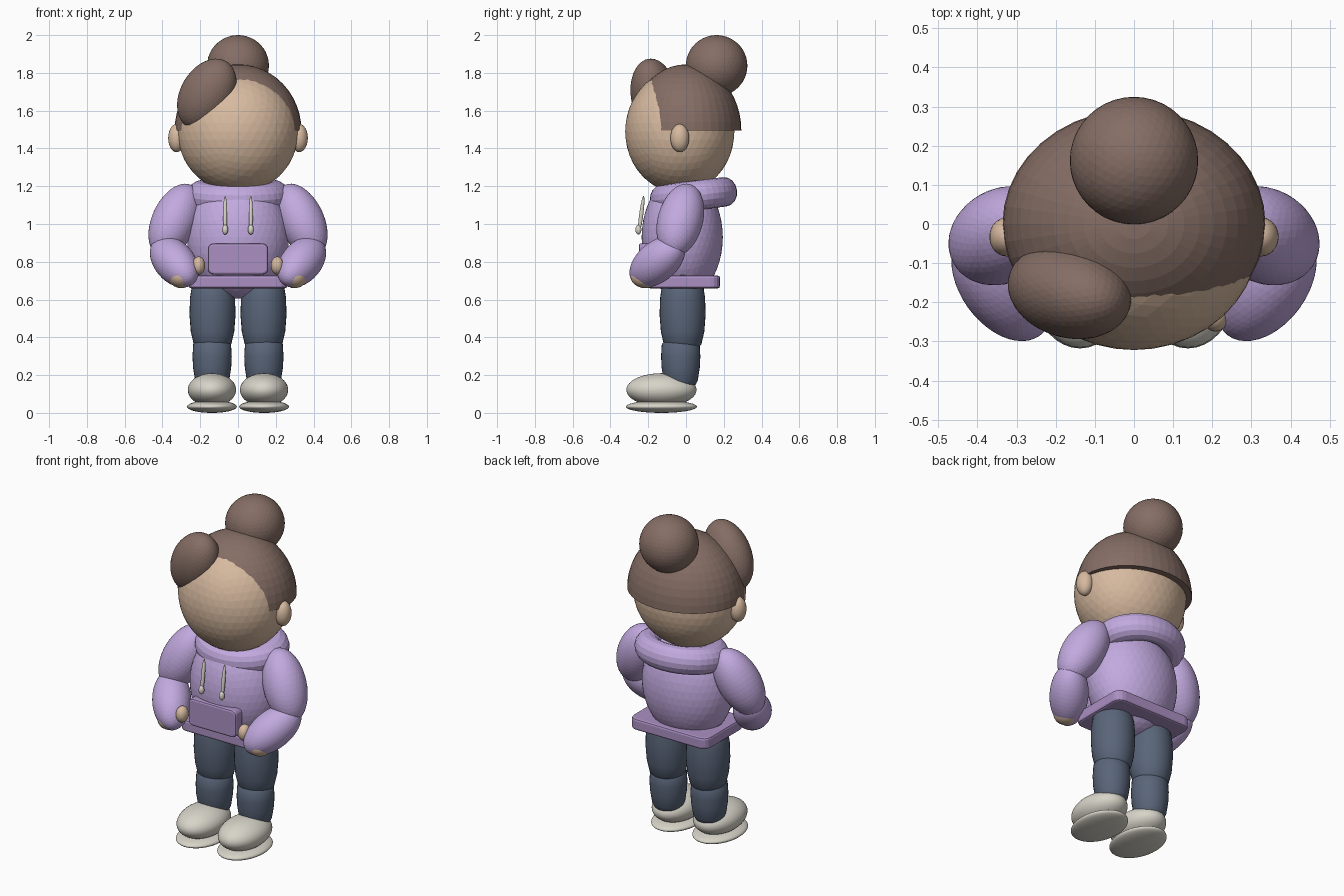
import bpy, bmesh, math
from mathutils import Vector, Matrix, Euler

if "Cube" in bpy.data.objects:
    bpy.data.objects.remove(bpy.data.objects["Cube"])


def material(name, rgb):
    m = bpy.data.materials.new(name)
    m.diffuse_color = (*rgb, 1)
    m.use_nodes = True
    m.node_tree.nodes["Principled BSDF"].inputs["Base Color"].default_value = m.diffuse_color
    return m


SKIN = material("warm skin", (0.68, 0.49, 0.35))
HAIR = material("brown hair", (0.235, 0.155, 0.13))
LILAC = material("lilac fabric", (0.54, 0.40, 0.74))
TRIM = material("lilac trim", (0.41, 0.28, 0.55))
DENIM = material("blue denim", (0.10, 0.13, 0.19))
CREAM = material("cream", (0.68, 0.66, 0.58))


def finish(bm, name, mat, smooth=False):
    bmesh.ops.recalc_face_normals(bm, faces=bm.faces)
    me = bpy.data.meshes.new(name)
    bm.to_mesh(me)
    bm.free()
    me.materials.append(mat)
    for p in me.polygons:
        p.use_smooth = smooth
    ob = bpy.data.objects.new(name, me)
    bpy.context.collection.objects.link(ob)
    return ob


def blob(name, mat, loc, radii, rot=(0, 0, 0), axis=None, detail=4, smooth=False):
    """Ellipsoid; with an axis, its z radius lies along that direction."""
    bm = bmesh.new()
    bmesh.ops.create_icosphere(bm, subdivisions=detail, radius=1)
    if axis:
        turn = Vector(axis).to_track_quat('Z', 'Y').to_matrix().to_4x4()
    else:
        turn = Euler([math.radians(a) for a in rot]).to_matrix().to_4x4()
    bm.transform(Matrix.Translation(loc) @ turn @ Matrix.Diagonal((*radii, 1)))
    return finish(bm, name, mat, smooth)


def lathe(name, mat, profile, loc, steps=32):
    """Revolve (radius, z) points around a vertical axis."""
    bm = bmesh.new()
    verts = [bm.verts.new((r, 0, z)) for r, z in profile]
    edges = [bm.edges.new(p) for p in zip(verts, verts[1:])]
    bmesh.ops.spin(bm, geom=verts + edges, axis=(0, 0, 1), cent=(0, 0, 0),
                   angle=math.tau, steps=steps)
    bmesh.ops.remove_doubles(bm, verts=bm.verts, dist=1e-4)
    bm.transform(Matrix.Translation(loc))
    return finish(bm, name, mat, True)


def rounded_box(name, mat, loc, size, corner, axis, edge):
    """Slab with large rounded corners around one axis and softened rims."""
    bm = bmesh.new()
    bmesh.ops.create_cube(bm, size=1)
    bm.transform(Matrix.Diagonal((*size, 1)))
    along = [e for e in bm.edges
             if abs((e.verts[0].co - e.verts[1].co).normalized()[axis]) > 0.9]
    bmesh.ops.bevel(bm, geom=along, offset=corner, segments=4, profile=0.5, affect='EDGES')
    rims = [e for e in bm.edges
            if abs((e.verts[0].co - e.verts[1].co).normalized()[axis]) < 0.1]
    bmesh.ops.bevel(bm, geom=rims, offset=edge, segments=2, profile=0.5, affect='EDGES')
    bm.transform(Matrix.Translation(loc))
    return finish(bm, name, mat)


# Head
blob("head", SKIN, (0, -0.033, 1.49), (0.32, 0.289, 0.325), detail=4)

# Hair cap: half sphere, open face showing in front
bm = bmesh.new()
bmesh.ops.create_uvsphere(bm, u_segments=40, v_segments=24, radius=1)
bmesh.ops.bisect_plane(bm, geom=bm.verts[:] + bm.edges[:] + bm.faces[:], dist=1e-5,
                       plane_co=(0, 0, 0), plane_no=(0, 0, 1), clear_inner=True)
bmesh.ops.holes_fill(bm, edges=[e for e in bm.edges if e.is_boundary], sides=0)
bm.transform(Matrix.Translation((0, 0.0, 1.495)) @ Matrix.Diagonal((0.336, 0.293, 0.35, 1)))
finish(bm, "hair_cap", HAIR)

# Bun and side fringe
blob("hair_bun", HAIR, (0, 0.162, 1.838), (0.164, 0.163, 0.162))
blob("hair_fringe", HAIR, (-0.165, -0.173, 1.688), (0.14, 0.118, 0.203), rot=(0, 32, -15))

# Hoodie body, hem and pocket
blob("hoodie_body", LILAC, (0, -0.02, 0.93), (0.27, 0.215, 0.325))
rounded_box("hoodie_hem", TRIM, (0, -0.01, 0.693), (0.52, 0.38, 0.068), 0.05, 2, 0.012)
rounded_box("front_pocket", TRIM, (0, -0.215, 0.815), (0.32, 0.07, 0.165), 0.03, 1, 0.012)

# Hood rolled around the neck
bm = bmesh.new()
N, M = 40, 16
rings = []
for i in range(N):
    a = math.tau * i / N
    ring = []
    for j in range(M):
        b = math.tau * j / M
        r = 0.195 + 0.078 * math.cos(b)
        ring.append(bm.verts.new((r * math.cos(a), 0.85 * r * math.sin(a), 0.078 * math.sin(b))))
    rings.append(ring)
for i in range(N):
    for j in range(M):
        p, q, k = rings[i], rings[(i + 1) % N], (j + 1) % M
        bm.faces.new((p[j], q[j], q[k], p[k]))
bm.transform(Matrix.Translation((0, 0.04, 1.15)) @ Matrix.Rotation(math.radians(7), 4, 'X'))
finish(bm, "hood", LILAC)

# Mirrored parts
for side, s in (("left", 1), ("right", -1)):
    blob(side + "_ear", SKIN, (s * 0.325, -0.033, 1.455), (0.045, 0.05, 0.075), detail=3, smooth=True)

    # Drawstring with a heavier tip
    blob(side + "_drawstring", CREAM, (s * 0.068, -0.237, 1.05), (0.011, 0.011, 0.1),
         axis=(0, 0.13, 1), detail=3, smooth=True)
    blob(side + "_drawstring_tip", CREAM, (s * 0.068, -0.252, 0.97), (0.016, 0.016, 0.026),
         detail=3, smooth=True)

    # Arm with the hand on the hip
    blob(side + "_upper_arm", LILAC, (s * 0.335, -0.03, 1.02), (0.12, 0.12, 0.21),
         axis=(s * 0.14, -0.08, -0.3))
    blob(side + "_forearm", LILAC, (s * 0.337, -0.152, 0.80), (0.107, 0.107, 0.185),
         axis=(s * -0.13, -0.18, -0.15))
    blob(side + "_hand", SKIN, (s * 0.3, -0.215, 0.725), (0.07, 0.08, 0.065), detail=3, smooth=True)
    blob(side + "_thumb", SKIN, (s * 0.208, -0.235, 0.78), (0.034, 0.04, 0.048), detail=3, smooth=True)

    # Leg
    lathe(side + "_thigh", DENIM,
          [(0, 0.31), (0.07, 0.325), (0.1, 0.365), (0.115, 0.43), (0.122, 0.52),
           (0.119, 0.61), (0.108, 0.68), (0.07, 0.74), (0, 0.76)], (s * 0.135, -0.018, 0))
    lathe(side + "_calf", DENIM,
          [(0, 0.1), (0.065, 0.125), (0.09, 0.17), (0.101, 0.24), (0.104, 0.30),
           (0.1, 0.365), (0.06, 0.41), (0, 0.42)], (s * 0.137, -0.028, 0))

    # Shoe and sole
    blob(side + "_shoe", CREAM, (s * 0.138, -0.13, 0.122), (0.128, 0.186, 0.088), smooth=True)
    blob(side + "_sole", CREAM, (s * 0.138, -0.13, 0.033), (0.132, 0.188, 0.033), smooth=True)
